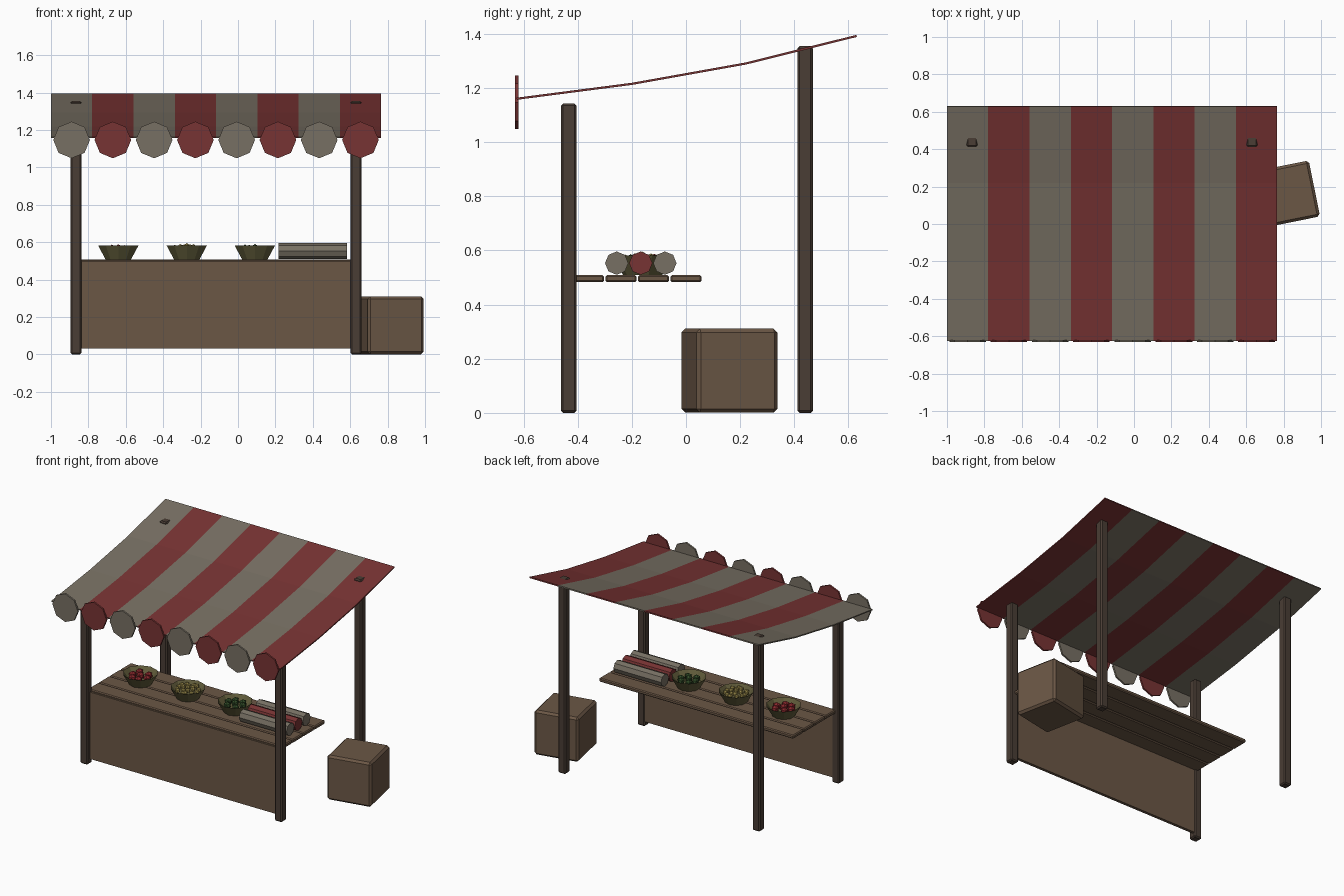
import bpy, bmesh, random
from math import pi, sin, cos

if "Cube" in bpy.data.objects:
    bpy.data.objects.remove(bpy.data.objects["Cube"])

random.seed(4)


def material(name, rgb):
    m = bpy.data.materials.new(name)
    m.diffuse_color = (*rgb, 1)
    m.use_nodes = True
    m.node_tree.nodes["Principled BSDF"].inputs["Base Color"].default_value = m.diffuse_color
    return m


CREAM = material("cream cloth", (0.187, 0.163, 0.126))
RED = material("red cloth", (0.187, 0.033, 0.033))
WOOD = material("wood", (0.147, 0.095, 0.06))
DARK = material("dark wood", (0.068, 0.047, 0.035))
WICKER = material("wicker", (0.12, 0.107, 0.043))
APPLE = material("red fruit", (0.25, 0.02, 0.025))
GRAIN = material("yellow fruit", (0.38, 0.30, 0.08))
GREEN = material("green fruit", (0.03, 0.07, 0.02))


def finish(name, bm, mats, loc=(0, 0, 0), rot=(0, 0, 0)):
    bmesh.ops.recalc_face_normals(bm, faces=bm.faces)
    me = bpy.data.meshes.new(name)
    bm.to_mesh(me)
    bm.free()
    for m in mats:
        me.materials.append(m)
    ob = bpy.data.objects.new(name, me)
    ob.location, ob.rotation_euler = loc, rot
    bpy.context.collection.objects.link(ob)
    return ob


def box(name, size, loc, mat, bevel=0.0, turn=0.0):
    bm = bmesh.new()
    bmesh.ops.create_cube(bm, size=1)
    bmesh.ops.scale(bm, vec=size, verts=bm.verts)
    if bevel:
        bmesh.ops.bevel(bm, geom=bm.edges[:], offset=bevel, segments=1,
                        affect='EDGES', profile=0.5)
    return finish(name, bm, [mat], loc, (0, 0, turn))


def prism(name, radius, depth, loc, rot, mat, sides=8):
    bm = bmesh.new()
    bmesh.ops.create_cone(bm, cap_ends=True, segments=sides, radius1=radius,
                          radius2=radius, depth=depth)
    return finish(name, bm, [mat], loc, rot)


# Posts: short pair in front, tall pair behind
LEFT, RIGHT = -0.866, 0.631
MID, SPAN = (LEFT + RIGHT) / 2, RIGHT - LEFT
for side, x in (("left", LEFT), ("right", RIGHT)):
    for end, y, h in (("front", -0.433, 1.143), ("rear", 0.44, 1.354)):
        box(f"{end}_post_{side}", (0.057, 0.057, h), (x, y, h / 2), DARK, 0.008)

# Counter: four planks and a front panel
for i in range(4):
    box(f"counter_plank_{i + 1}", (SPAN, 0.115, 0.026),
        (MID, -0.36 + 0.12 * i, 0.496), WOOD, 0.006)
box("front_panel", (SPAN, 0.02, 0.465), (MID, -0.42, 0.265), WOOD)

# Striped canopy, sagging along its slope
STRIPES, X0, X1 = 8, -1.0, 0.765
STEP = (X1 - X0) / STRIPES
profile = [(-0.625, 1.16), (-0.2, 1.215), (0.22, 1.29), (0.63, 1.392)]
bm = bmesh.new()
rows = [[bm.verts.new((X0 + STEP * i, y, z)) for y, z in profile]
        for i in range(STRIPES + 1)]
for i in range(STRIPES):
    for j in range(len(profile) - 1):
        f = bm.faces.new((rows[i][j], rows[i + 1][j],
                          rows[i + 1][j + 1], rows[i][j + 1]))
        f.material_index = i % 2
canopy = finish("canopy", bm, [CREAM, RED])
solid = canopy.modifiers.new("thickness", 'SOLIDIFY')
solid.thickness, solid.offset = 0.008, 0

# Scalloped edge: one octagonal flap per stripe
for i in range(STRIPES):
    prism(f"canopy_scallop_{i + 1}", 0.098, 0.012,
          (X0 + STEP * (i + 0.5), -0.625, 1.147), (pi / 2, 0, 0),
          RED if i % 2 else CREAM)

# Cloth rolls
for i, y in enumerate((-0.256, -0.167, -0.078)):
    prism(f"cloth_roll_{i + 1}", 0.043, 0.366, (0.4, y, 0.553),
          (0, pi / 2, 0), RED if i == 1 else CREAM)


# Bowls with produce heaped inside
def bowl(name, x, y):
    bm = bmesh.new()
    bmesh.ops.create_cone(bm, cap_ends=True, segments=10, radius1=0.072,
                          radius2=0.113, depth=0.073)
    top = [f for f in bm.faces if all(v.co.z > 0 for v in f.verts)]
    inner = bmesh.ops.inset_region(bm, faces=top, thickness=0.01)
    bmesh.ops.translate(bm, vec=(0, 0, -0.045), verts=top[0].verts[:])
    bmesh.ops.scale(bm, vec=(0.78, 0.78, 1), verts=top[0].verts[:])
    finish(name, bm, [WICKER], (x, y, 0.5455))


def produce(name, x, y, mat, radius, rings):
    bm = bmesh.new()
    for ring, count in rings:
        for k in range(count):
            a = 2 * pi * k / count + random.uniform(-0.2, 0.2)
            ball = bmesh.ops.create_icosphere(bm, subdivisions=1, radius=radius)
            z = 0.592 - radius - 0.12 * ring + random.uniform(-0.004, 0.004)
            bmesh.ops.translate(bm, verts=ball["verts"],
                                vec=(x + ring * cos(a), y + ring * sin(a), z))
    finish(name, bm, [mat])


for kind, x, mat, r, rings in (
        ("red_fruit", -0.64, APPLE, 0.027, ((0, 1), (0.055, 6))),
        ("yellow_fruit", -0.274, GRAIN, 0.017, ((0, 1), (0.035, 6), (0.068, 12))),
        ("green_fruit", 0.09, GREEN, 0.025, ((0, 1), (0.053, 6)))):
    bowl(f"{kind}_bowl", x, -0.16)
    produce(kind, x, -0.16, mat, r, rings)

# Crate standing beside the stall, slightly turned
box("crate", (0.305, 0.305, 0.31), (0.815, 0.16, 0.156), WOOD, 0.014, 0.2)
